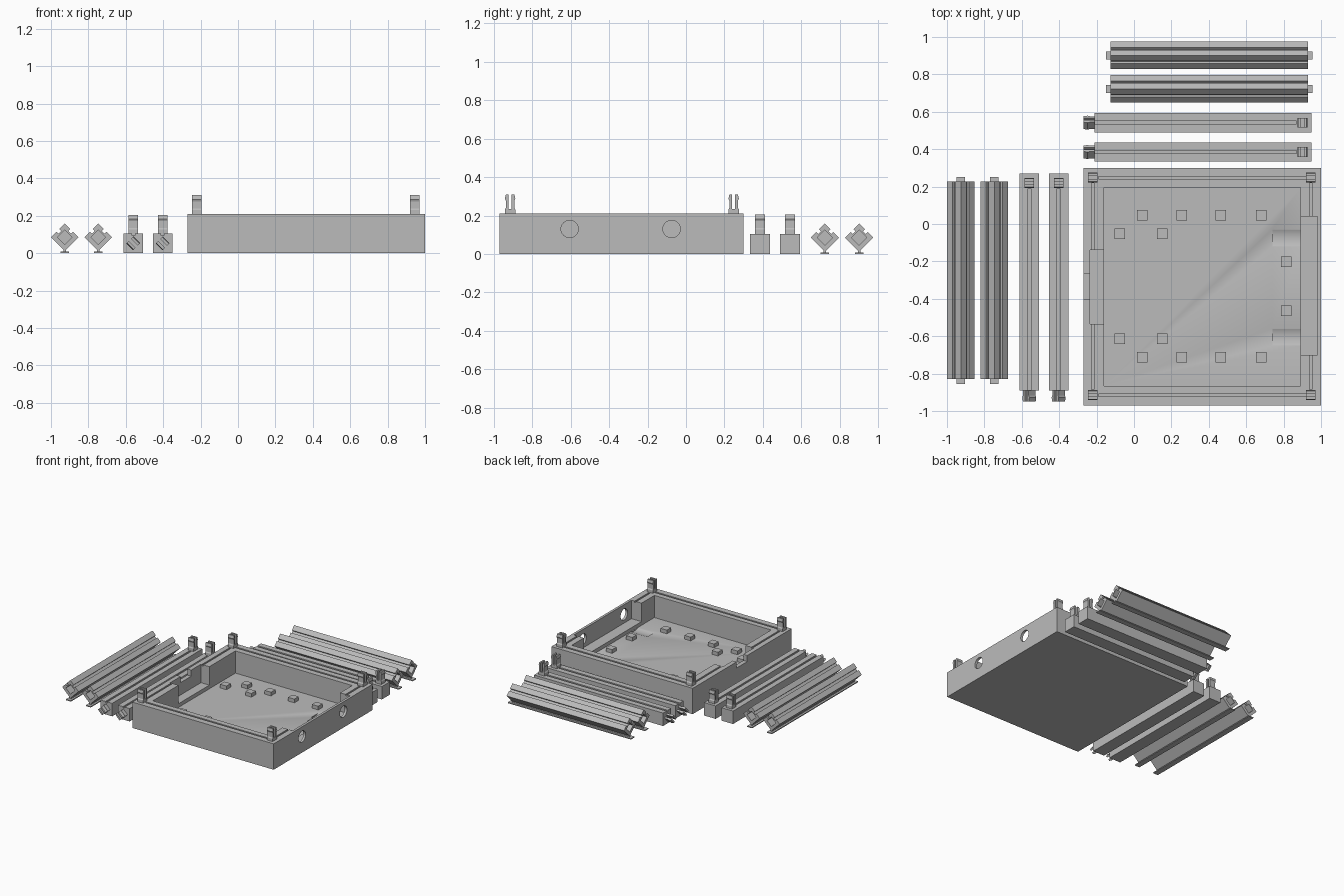
import bpy, bmesh
from math import radians, pi
from mathutils import Matrix, Vector

cube = bpy.data.objects.get("Cube")
if cube:
    bpy.data.objects.remove(cube, do_unlink=True)

grey = bpy.data.materials.new("plain_grey")
grey.use_nodes = True
grey.diffuse_color = (0.5, 0.5, 0.5, 1)
grey.node_tree.nodes["Principled BSDF"].inputs["Base Color"].default_value = (0.5, 0.5, 0.5, 1)

T = Matrix.Translation
I = Matrix.Identity(4)


def R(deg, axis):
    return Matrix.Rotation(radians(deg), 4, axis)


def finish(name, bm, matrix=I):
    bmesh.ops.recalc_face_normals(bm, faces=bm.faces)
    mesh = bpy.data.meshes.new(name)
    bm.to_mesh(mesh)
    bm.free()
    mesh.transform(matrix)
    mesh.materials.append(grey)
    ob = bpy.data.objects.new(name, mesh)
    bpy.context.collection.objects.link(ob)
    return ob


def box(name, x0, x1, y0, y1, z0, z1, matrix=I):
    bm = bmesh.new()
    size = Matrix.Diagonal((x1 - x0, y1 - y0, z1 - z0, 1))
    mid = T(((x0 + x1) / 2, (y0 + y1) / 2, (z0 + z1) / 2))
    bmesh.ops.create_cube(bm, size=1, matrix=mid @ size)
    return finish(name, bm, matrix)


def prism(name, pts, y0, y1, matrix=I):
    """Extrude an x-z profile along y."""
    bm = bmesh.new()
    face = bm.faces.new([bm.verts.new((x, y0, z)) for x, z in pts])
    new = bmesh.ops.extrude_face_region(bm, geom=[face])["geom"]
    bmesh.ops.translate(bm, vec=(0, y1 - y0, 0),
                        verts=[v for v in new if isinstance(v, bmesh.types.BMVert)])
    return finish(name, bm, matrix)


def x_cylinder(name, r, x0, x1, y, z):
    bm = bmesh.new()
    bmesh.ops.create_cone(bm, cap_ends=True, segments=64, radius1=r, radius2=r, depth=x1 - x0,
                          matrix=T(((x0 + x1) / 2, y, z)) @ R(90, 'Y'))
    return finish(name, bm)


def cut(ob, cutters):
    for c in cutters:
        mod = ob.modifiers.new("cut", 'BOOLEAN')
        mod.object, mod.operation, mod.solver = c, 'DIFFERENCE', 'EXACT'
    bpy.context.view_layer.update()
    mesh = bpy.data.meshes.new_from_object(ob.evaluated_get(bpy.context.evaluated_depsgraph_get()))
    ob.modifiers.clear()
    ob.data = mesh
    for c in cutters:
        bpy.data.objects.remove(c, do_unlink=True)


def clip(name, matrix):
    """Two-pronged snap peg, prongs split along y, standing on local z = 0."""
    half = [(0.008, 0.025), (0.008, 0.1), (0.022, 0.1), (0.027, 0.078),
            (0.022, 0.066), (0.022, 0.03), (0.027, 0.022), (0.027, -0.005)]
    pts = half + [(-x, z) for x, z in reversed(half)]
    return prism(name, pts, -0.026, 0.026, matrix @ R(90, 'Z'))


# Tray: shell with cavity, wall recesses, rim grooves and side holes
tray = box("tray", -0.27, 1.0, -0.97, 0.30, 0, 0.21)
cutters = [
    box("cavity", -0.16, 0.89, -0.865, 0.195, 0.03, 0.3),
    box("right_recess", 0.85, 0.98, -0.70, 0.04, 0.06, 0.3),
    box("left_recess", -0.235, -0.12, -0.535, -0.14, 0.06, 0.3),
    box("port_notch", -0.3, -0.2, -0.40, -0.265, 0.16, 0.3),
]
for y in (0.248, -0.915):
    cutters.append(box("rim_groove", -0.19, 0.92, y - 0.007, y + 0.007, 0.2, 0.3))
for x in (-0.22, 0.945):
    cutters.append(box("rim_groove", x - 0.007, x + 0.007, -0.885, 0.22, 0.2, 0.3))
for y in (-0.605, -0.075):
    cutters.append(x_cylinder("side_hole", 0.045, 0.93, 1.05, y, 0.13))
    cutters.append(x_cylinder("floor_cradle", 0.11, 0.74, 0.889, y, 0.13))
cut(tray, cutters)
bpy.context.view_layer.objects.active = tray
tray.select_set(True)
bpy.ops.object.shade_smooth_by_angle(angle=radians(30))
tray.select_set(False)

# Corner pegs
for x in (-0.22, 0.945):
    for y in (0.248, -0.915):
        clip("corner_peg", T((x, y, 0.21)))

# Support pads on the tray floor, mirrored front to back
pads = [(0.045, 0.38), (0.255, 0.38), (0.465, 0.38), (0.68, 0.38),
        (-0.075, 0.28), (0.15, 0.28), (0.815, 0.13)]
for x, dy in pads:
    for side in (-1, 1):
        y = -0.333 + side * dy
        box("floor_pad", x - 0.028, x + 0.028, y - 0.028, y + 0.028, 0.025, 0.06)


def square_rail(matrix):
    """Square bar along y with a slot, an upright peg and a tilted end peg."""
    rail = box("square_rail", -0.052, 0.052, -0.58, 0.58, 0, 0.105, matrix)
    cut(rail, [box("slot", -0.008, 0.008, -0.6, 0.5, 0.095, 0.2, matrix)])
    clip("rail_peg", matrix @ T((0, 0.53, 0.105)))
    clip("end_peg", matrix @ T((0, -0.54, 0.0525)) @ R(45, 'Y') @ R(90, 'X'))


def diamond_rail(matrix):
    """Bar turned on its edge, notched on top, socketed at the ends, on a foot strip."""
    a, g, d = 0.052, 0.01, 0.015
    pts = [(-a, -a), (a, -a), (a, -g), (a - d, -g), (a - d, g), (a, g),
           (a, a), (g, a), (g, a - d), (-g, a - d), (-g, a), (-a, a)]
    m = matrix @ T((0, 0, 0.085)) @ R(-45, 'Y')
    rail = prism("diamond_rail", pts, -0.528, 0.528, m)
    s = 0.028
    cut(rail, [box("socket", -s, s, y, y + 0.2, -s, s, m) for y in (-0.628, 0.428)])
    box("foot_stem", -0.006, 0.006, -0.528, 0.528, 0.004, 0.025, matrix)
    box("foot_strip", -0.022, 0.022, -0.553, 0.553, 0, 0.008, matrix)


# Loose rails laid out on the left and behind the tray
turn = R(-90, 'Z')
for x in (-0.56, -0.403):
    square_rail(T((x, -0.31, 0)))
for y in (0.385, 0.542):
    square_rail(T((0.37, y, 0)) @ turn)
for x in (-0.926, -0.747):
    diamond_rail(T((x, -0.302, 0)))
for y in (0.722, 0.901):
    diamond_rail(T((0.402, y, 0)) @ turn)
